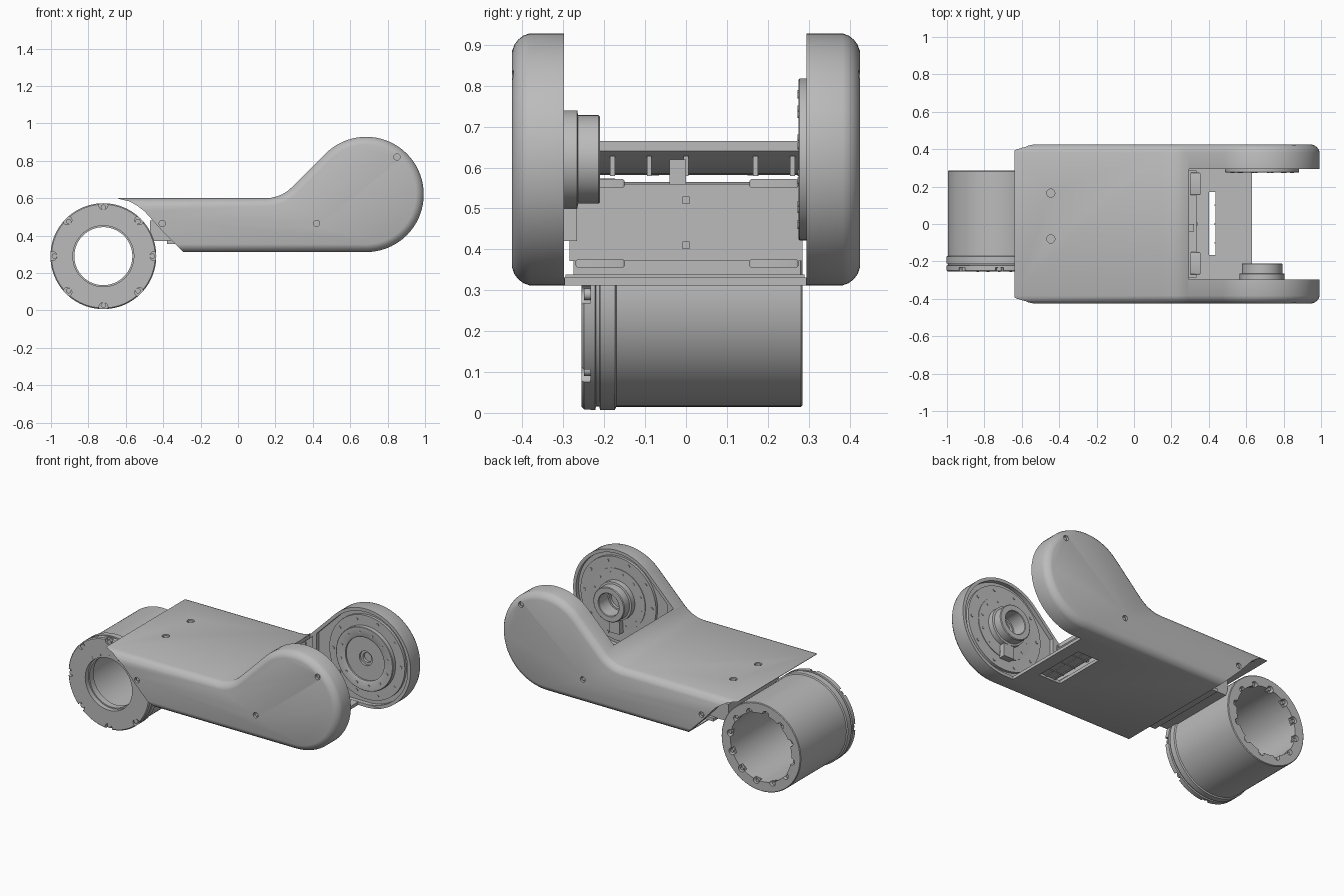
import bpy, bmesh
from math import sin, cos, tan, pi, radians
from mathutils import Vector

cube = bpy.data.objects.get("Cube")
if cube:
    bpy.data.objects.remove(cube, do_unlink=True)

grey = bpy.data.materials.new("machined grey")
grey.use_nodes = True
grey.diffuse_color = (0.5, 0.5, 0.5, 1)
grey.node_tree.nodes["Principled BSDF"].inputs["Base Color"].default_value = (0.5, 0.5, 0.5, 1)

JOINT = (0.685, 0.62)     # x, z of the upper joint axis
BARREL = (-0.72, 0.29)    # x, z of the lower barrel axis
built = []


def finish(name, bm, keep=True):
    bmesh.ops.recalc_face_normals(bm, faces=bm.faces)
    mesh = bpy.data.meshes.new(name)
    bm.to_mesh(mesh)
    bm.free()
    obj = bpy.data.objects.new(name, mesh)
    bpy.context.scene.collection.objects.link(obj)
    mesh.materials.append(grey)
    if keep:
        built.append(obj)
    return obj


def prism(name, pts, y0, y1, bevel=0, keep=True):
    """Extrude an x-z outline along y, optionally rounding the rim."""
    bm = bmesh.new()
    a = [bm.verts.new((x, y0, z)) for x, z in pts]
    b = [bm.verts.new((x, y1, z)) for x, z in pts]
    bm.faces.new(a)
    bm.faces.new(b)
    for i in range(len(pts)):
        j = (i + 1) % len(pts)
        bm.faces.new((a[i], a[j], b[j], b[i]))
    bmesh.ops.recalc_face_normals(bm, faces=bm.faces)
    if bevel:
        rim = [e for e in bm.edges if abs(e.verts[0].co.y - e.verts[1].co.y) < 1e-5]
        bmesh.ops.bevel(bm, geom=rim, offset=bevel, segments=4, profile=0.42, affect='EDGES')
    return finish(name, bm, keep)


def box(name, x0, x1, y0, y1, z0, z1, bevel=0, keep=True):
    return prism(name, [(x0, z0), (x1, z0), (x1, z1), (x0, z1)], y0, y1, bevel, keep)


def lathe(name, profile, axis, n=72):
    """Spin a closed (radius, y) loop about a y-parallel axis."""
    bm = bmesh.new()
    rings = [[bm.verts.new((axis[0] + r * cos(2 * pi * k / n), y, axis[1] + r * sin(2 * pi * k / n)))
              for k in range(n)] for r, y in profile]
    for i, ring in enumerate(rings):
        nxt = rings[(i + 1) % len(rings)]
        for k in range(n):
            m = (k + 1) % n
            bm.faces.new((ring[k], ring[m], nxt[m], nxt[k]))
    return finish(name, bm)


def pin(name, loc, r, depth, axis="Y", keep=True):
    bm = bmesh.new()
    bmesh.ops.create_cone(bm, cap_ends=True, segments=20, radius1=r, radius2=r, depth=depth)
    turn = Vector((0, 0, 1)).rotation_difference(Vector((0, 1, 0) if axis == "Y" else (0, 0, 1)))
    for v in bm.verts:
        v.co = turn @ v.co + Vector(loc)
    return finish(name, bm, keep)


def cut(target, cutter):
    mod = target.modifiers.new("cut", 'BOOLEAN')
    mod.operation, mod.solver, mod.object = 'DIFFERENCE', 'EXACT', cutter
    cutter.hide_render = True
    bpy.context.view_layer.objects.active = target
    bpy.ops.object.modifier_apply(modifier=mod.name)
    bpy.data.objects.remove(cutter, do_unlink=True)


def around(centre, r, count, start=0.0):
    return [(centre[0] + r * cos(start + 2 * pi * k / count),
             centre[1] + r * sin(start + 2 * pi * k / count)) for k in range(count)]


def outline(off, left, end=None, lobe_only=False):
    """Side outline of the arm, shrunk inward by off."""
    r, top, s = 0.308 - off, 0.6 - off, 0.5 ** 0.5
    bottom = JOINT[1] - r
    rise = JOINT[1] - JOINT[0] + 2 * s * r
    fillet_r = 0.193 + off
    fx, fz = top - rise - fillet_r * tan(pi / 8), top + fillet_r
    fillet = [(fx + fillet_r * cos(radians(a)), fz + fillet_r * sin(radians(a)))
              for a in (-45, -54, -63, -72, -81, -90)]
    arc = [(JOINT[0] + r * cos(radians(a)), JOINT[1] + r * sin(radians(a)))
           for a in range(-90, 136, 5)]
    if end:
        arc = [(end, bottom), (end, end + rise)]
    if lobe_only:
        return [(left, bottom)] + arc + [(left, left + rise)]
    return [(left, bottom)] + arc + fillet + [(left, top)]


# Arm cover: rounded shell with two lobes, hollow centre and an open sloping end
cover = prism("arm_cover", outline(0, -0.9), -0.425, 0.425, bevel=0.042)
end_cut = [(-1.2, 0.2), (-0.18, 0.2), (-0.41, 0.43), (-0.5, 0.53),
           (-0.54, 0.56), (-0.58, 0.583), (-0.64, 0.597), (-0.645, 0.8), (-1.2, 0.8)]
cut(cover, prism("end_cutter", end_cut, -0.6, 0.6, keep=False))
cut(cover, prism("cavity_cutter", outline(0.018, -1.0, end=0.31), -0.375, 0.375, keep=False))
cut(cover, box("slot_cutter", 0.295, 1.3, -0.298, 0.295, 0.331, 1.3, keep=False))
cut(cover, box("floor_cutter", 0.63, 1.3, -0.296, 0.293, 0.2, 0.5, keep=False))
cut(cover, box("window_cutter", 0.4, 0.55, -0.165, 0.17, 0.2, 0.4, keep=False))
for y0, y1 in ((0.28, 0.32), (-0.323, -0.28)):
    cut(cover, prism("recess_cutter", outline(0.02, 0.34, lobe_only=True), y0, y1, keep=False))

# Cover screws: counterbored holes with small heads inside
for y in (0.165, -0.08):
    cut(cover, pin("hole", (-0.445, y, 0.6), 0.022, 0.024, "Z", False))
    pin("top_screw", (-0.445, y, 0.588), 0.014, 0.014, "Z")
for side in (-1, 1):
    for x, z in ((0.85, 0.82), (0.42, 0.465), (-0.405, 0.465)):
        cut(cover, pin("hole", (x, side * 0.425, z), 0.017, 0.03, keep=False))
        pin("side_screw", (x, side * 0.41, z), 0.010, 0.014)

# Output disc on the left lobe
lathe("left_back_plate", [(0.03, 0.33), (0.03, 0.303), (0.262, 0.303), (0.262, 0.33)], JOINT)
lathe("left_output_disc", [(0.045, 0.325), (0.045, 0.29), (0.135, 0.29), (0.135, 0.28), (0.145, 0.275),
                           (0.195, 0.275), (0.198, 0.278), (0.198, 0.325)], JOINT)
# Bearing hub on the right lobe
lathe("right_back_plate", [(0.06, -0.33), (0.06, -0.306), (0.262, -0.306), (0.262, -0.33)], JOINT)
lathe("right_bearing_hub", [(0.07, -0.33), (0.07, -0.213), (0.073, -0.21), (0.104, -0.21), (0.108, -0.214),
                            (0.108, -0.264), (0.12, -0.266), (0.12, -0.3), (0.19, -0.302),
                            (0.19, -0.33)], JOINT)
box("hub_tab", 0.65, 0.72, -0.31, -0.266, 0.42, 0.5)
for x, z in around(JOINT, 0.235, 10):
    pin("left_plate_screw", (x, 0.303, z), 0.009, 0.008)
    pin("right_plate_screw", (x, -0.306, z), 0.009, 0.008)
for x, z in around(JOINT, 0.165, 12, 0.2):
    pin("left_disc_screw", (x, 0.275, z), 0.008, 0.005)
    pin("right_hub_screw", (x, -0.302, z), 0.007, 0.006)

# Inner frame between the lobes
box("inner_frame", -0.3, 0.335, -0.285, 0.285, 0.372, 0.56)
box("frame_foot", 0.0, 0.32, -0.275, 0.28, 0.33, 0.375)
for y0 in (-0.27, 0.155):
    box("frame_upper_tab", 0.3, 0.355, y0, y0 + 0.12, 0.55, 0.572, bevel=0.006)
    box("frame_lower_tab", 0.3, 0.355, y0, y0 + 0.12, 0.355, 0.376, bevel=0.006)
for z in (0.41, 0.52):
    screw = box("frame_screw", 0.33, 0.34, -0.009, 0.009, z - 0.009, z + 0.009)
box("frame_clip", 0.28, 0.32, -0.04, 0.0, 0.56, 0.62)

# Ribs under the sloping cover and on the floor
for y in (-0.18, -0.09, 0.0, 0.17, 0.26):
    box("cover_rib", 0.26, 0.29, y - 0.006, y + 0.006, 0.58, 0.628)
for x in (0.44, 0.495, 0.545):
    box("floor_cross_rib", x - 0.005, x + 0.005, -0.295, 0.29, 0.322, 0.338)
for y in (-0.2, -0.1, 0.0, 0.1, 0.18, 0.25):
    box("floor_long_rib", 0.43, 0.55, y - 0.005, y + 0.005, 0.322, 0.338)
box("floor_louvre_plate", 0.44, 0.55, -0.17, 0.175, 0.326, 0.331)

# Bracket joining the barrel to the arm
box("barrel_bracket", -0.47, -0.28, -0.25, 0.25, 0.372, 0.48)
box("bracket_lip", -0.38, -0.28, -0.27, 0.27, 0.356, 0.376)

# Lower barrel: grooved front flange, wide rear bore
barrel = lathe("barrel", [(0.163, -0.255), (0.277, -0.255), (0.283, -0.249), (0.283, -0.222), (0.274, -0.22),
                          (0.274, -0.212), (0.283, -0.21), (0.283, -0.174), (0.275, -0.17), (0.275, 0.281),
                          (0.271, 0.285), (0.212, 0.285), (0.212, -0.185), (0.155, -0.185),
                          (0.155, -0.225), (0.163, -0.225)], BARREL, 96)
for x, z in around(BARREL, 0.272, 8):
    cut(barrel, pin("notch", (x, -0.25, z), 0.024, 0.034, keep=False))
for x, z in around(BARREL, 0.262, 8):
    pin("flange_screw", (x, -0.238, z), 0.014, 0.024)
for x, z in around(BARREL, 0.216, 12, 0.15):
    cut(barrel, pin("scallop", (x, 0.28, z), 0.021, 0.05, keep=False))
for x, z in around(BARREL, 0.225, 12, 0.15):
    pin("rear_screw", (x, 0.262, z), 0.010, 0.02)
for k in range(5):
    a = radians(50 + 20 * k)
    pin("flange_dot", (BARREL[0] + 0.178 * cos(a), -0.255, BARREL[1] + 0.178 * sin(a)), 0.007, 0.004)

# Smooth curved faces, keep hard edges
bpy.ops.object.select_all(action='DESELECT')
for obj in built:
    obj.select_set(True)
bpy.context.view_layer.objects.active = cover
bpy.ops.object.shade_smooth_by_angle(angle=radians(30))
